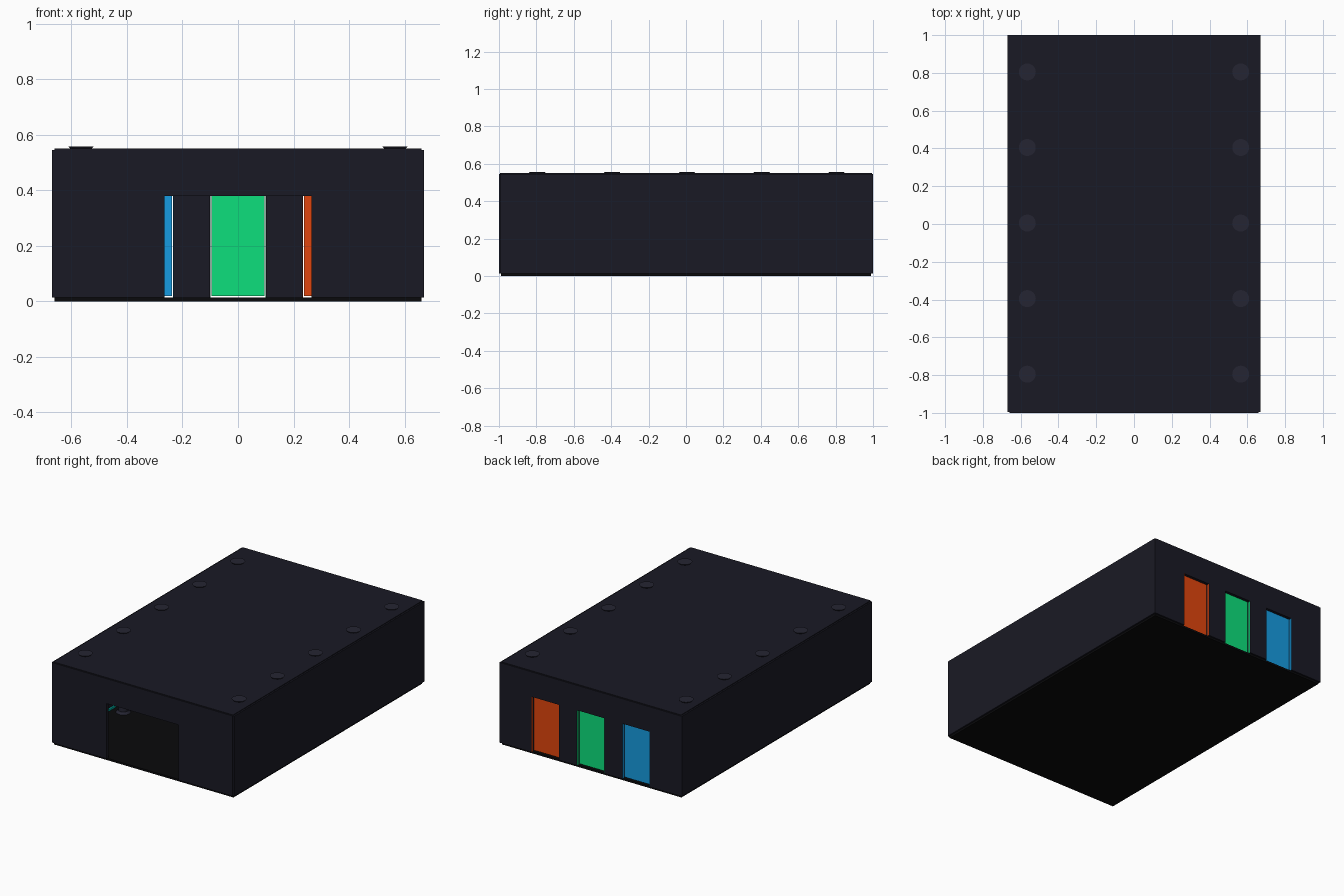
import bpy, bmesh
from mathutils import Matrix, Vector

if "Cube" in bpy.data.objects:
    bpy.data.objects.remove(bpy.data.objects["Cube"])


def material(name, rgb):
    m = bpy.data.materials.new(name)
    m.diffuse_color = (*rgb, 1)
    m.use_nodes = True
    m.node_tree.nodes["Principled BSDF"].inputs["Base Color"].default_value = m.diffuse_color
    return m


WALL = material("wall_dark", (0.010, 0.010, 0.018))
BLACK = material("floor_black", (0.003, 0.003, 0.0035))
COLUMN = material("column_dark", (0.018, 0.018, 0.032))
TEAL = material("teal_light", (0.0, 0.45, 0.38))
ORANGE = material("orange_light", (0.75, 0.06, 0.004))
GREEN = material("green_light", (0.004, 0.74, 0.20))
BLUE = material("blue_light", (0.008, 0.33, 0.75))


def finish(name, bm, mat):
    me = bpy.data.meshes.new(name)
    bm.to_mesh(me)
    bm.free()
    me.materials.append(mat)
    ob = bpy.data.objects.new(name, me)
    bpy.context.collection.objects.link(ob)
    return ob


def boxes(name, mat, *ranges):
    """One object from boxes given as (x0, x1, y0, y1, z0, z1)."""
    bm = bmesh.new()
    for x0, x1, y0, y1, z0, z1 in ranges:
        size = Vector((x1 - x0, y1 - y0, z1 - z0))
        mid = Vector((x0 + x1, y0 + y1, z0 + z1)) / 2
        bmesh.ops.create_cube(bm, size=1, matrix=Matrix.Translation(mid) @ Matrix.Diagonal((*size, 1)))
    return finish(name, bm, mat)


W, FLOOR, EAVE, DOOR = 0.65, 0.013, 0.545, 0.38

# Floor and roof slabs
boxes("floor", BLACK, (-0.66, 0.66, -0.99, 0.99, 0, FLOOR))
boxes("roof", WALL, (-0.66, 0.66, -0.995, 0.995, 0.535, 0.55))

# Side walls with a light strip along the foot
for side, s in (("left", -1), ("right", 1)):
    xs = sorted((s * W, s * 0.67))
    boxes(side + "_wall", WALL, (*xs, -0.995, 1.0, FLOOR, EAVE))
    xs = sorted((s * 0.64, s * W))
    boxes(side + "_floor_light", TEAL, (*xs, -0.97, 0.97, 0.014, 0.026))

# Front wall with wide entrance
boxes("front_wall", WALL,
      (-0.66, -0.265, -1.0, -0.98, FLOOR, EAVE),
      (0.265, 0.66, -1.0, -0.98, FLOOR, EAVE),
      (-0.265, 0.265, -1.0, -0.98, DOOR, EAVE))

# Back wall with three doorways
centres, half = (-0.333, 0, 0.333), 0.101
edges = [-W] + [c + d for c in centres for d in (-half, half)] + [W]
piers = [(edges[i], edges[i + 1], 0.975, 1.0, FLOOR, EAVE) for i in range(0, 8, 2)]
heads = [(c - half, c + half, 0.975, 1.0, DOOR, EAVE) for c in centres]
boxes("back_wall", WALL, *piers, *heads)

# Coloured door panels and jamb strips
for c, mat, name in zip(centres, (BLUE, GREEN, ORANGE), ("blue", "green", "orange")):
    boxes(name + "_door", mat, (c - 0.096, c + 0.096, 0.975, 0.981, 0.019, DOOR))
    boxes(name + "_door_jambs", mat,
          (c - half, c - 0.099, 0.986, 1.0, FLOOR, DOOR),
          (c + 0.099, c + half, 0.986, 1.0, FLOOR, DOOR))

# Columns with flared base and capital
segments = ((0.045, 0.032, FLOOR, 0.027), (0.03, 0.03, 0.02, 0.548), (0.032, 0.045, 0.543, 0.557))
for i in range(5):
    for s in (-1, 1):
        bm = bmesh.new()
        for r1, r2, z0, z1 in segments:
            bmesh.ops.create_cone(bm, cap_ends=True, segments=24, radius1=r1, radius2=r2, depth=z1 - z0,
                                  matrix=Matrix.Translation((s * 0.565, -0.795 + 0.4 * i, (z0 + z1) / 2)))
        ob = finish("column", bm, COLUMN)
        bpy.context.view_layer.objects.active = ob
        ob.select_set(True)
        bpy.ops.object.shade_smooth_by_angle()
        ob.select_set(False)
